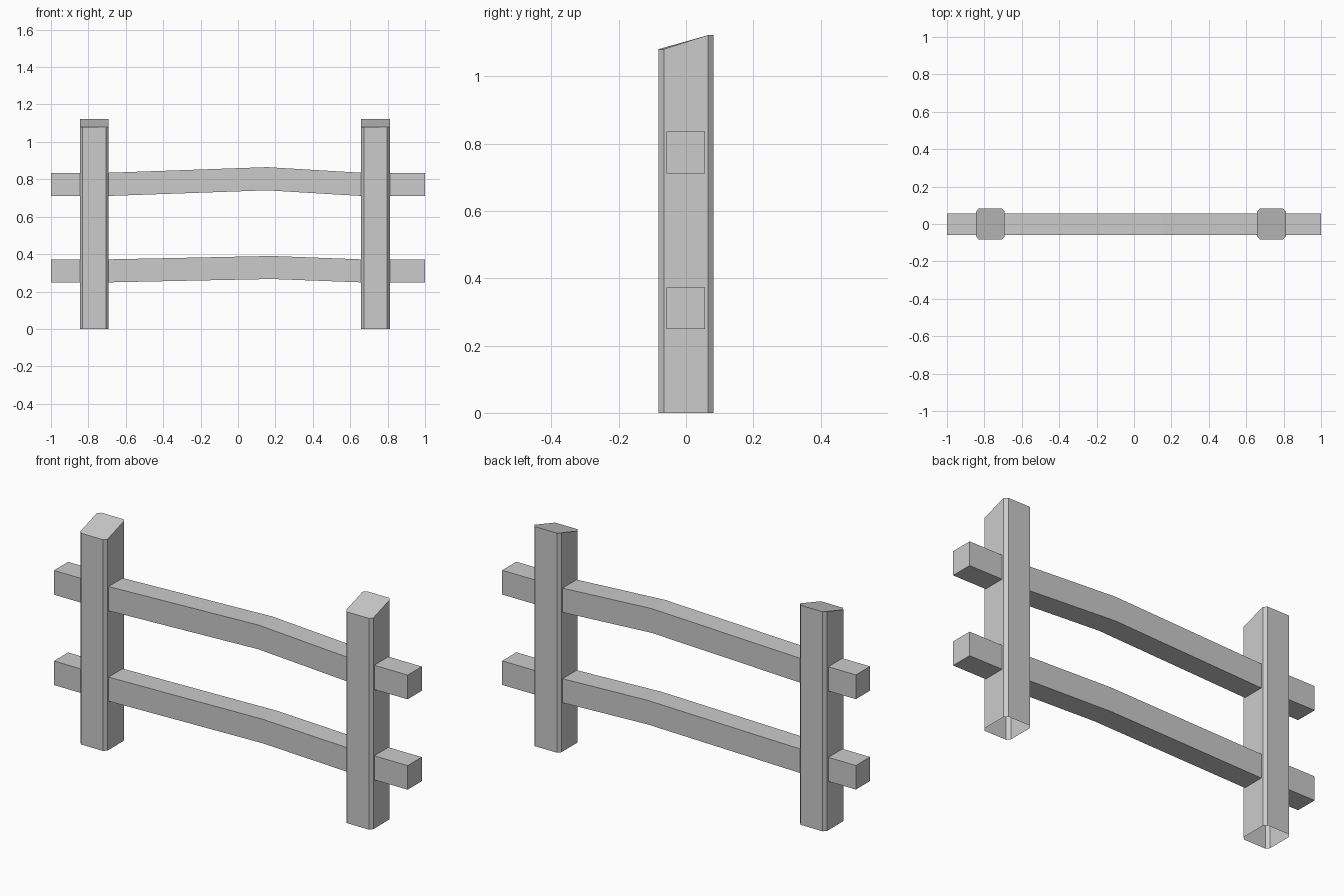
import bpy, bmesh

if "Cube" in bpy.data.objects:
    bpy.data.objects.remove(bpy.data.objects["Cube"])


def new_object(name, bm):
    bmesh.ops.recalc_face_normals(bm, faces=bm.faces)
    mesh = bpy.data.meshes.new(name)
    bm.to_mesh(mesh)
    bm.free()
    obj = bpy.data.objects.new(name, mesh)
    bpy.context.collection.objects.link(obj)
    return obj


def loft(name, rings, cap_start=True):
    """Skin a list of equal-sized rings of points and cap the ends."""
    bm = bmesh.new()
    loops = [[bm.verts.new(p) for p in ring] for ring in rings]
    n = len(loops[0])
    for a, b in zip(loops, loops[1:]):
        for i in range(n):
            j = (i + 1) % n
            bm.faces.new((a[i], a[j], b[j], b[i]))
    bm.faces.new(loops[-1])
    if cap_start:
        bm.faces.new(loops[0][::-1])
    return new_object(name, bm)


# Posts: chamfered section, sloping top, open underneath
def post(name, cx):
    hx, hy, kx, ky = 0.0765, 0.082, 0.014, 0.016
    section = [(-hx + kx, -hy), (hx - kx, -hy), (hx, -hy + ky), (hx, hy - ky),
               (hx - kx, hy), (-hx + kx, hy), (-hx, hy - ky), (-hx, -hy + ky)]
    bottom = [(cx + x, y, 0) for x, y in section]
    top = [(cx + x, y, 1.122 if y > 0 else 1.08) for x, y in section]
    return loft(name, [bottom, top], cap_start=False)


# Rails: square beams that bow upward between the posts
def rail(name, z0, z1, bow_x, bow):
    y0, y1 = -0.058, 0.056
    path = [(-1, 0), (-0.69, 0), (bow_x, bow), (0.658, 0), (1, 0)]
    rings = [[(x, y0, z0 + d), (x, y1, z0 + d), (x, y1, z1 + d), (x, y0, z1 + d)]
             for x, d in path]
    return loft(name, rings)


post("left_post", -0.768)
post("right_post", 0.735)
rail("upper_rail", 0.711, 0.835, 0.155, 0.03)
rail("lower_rail", 0.249, 0.372, 0.18, 0.018)
